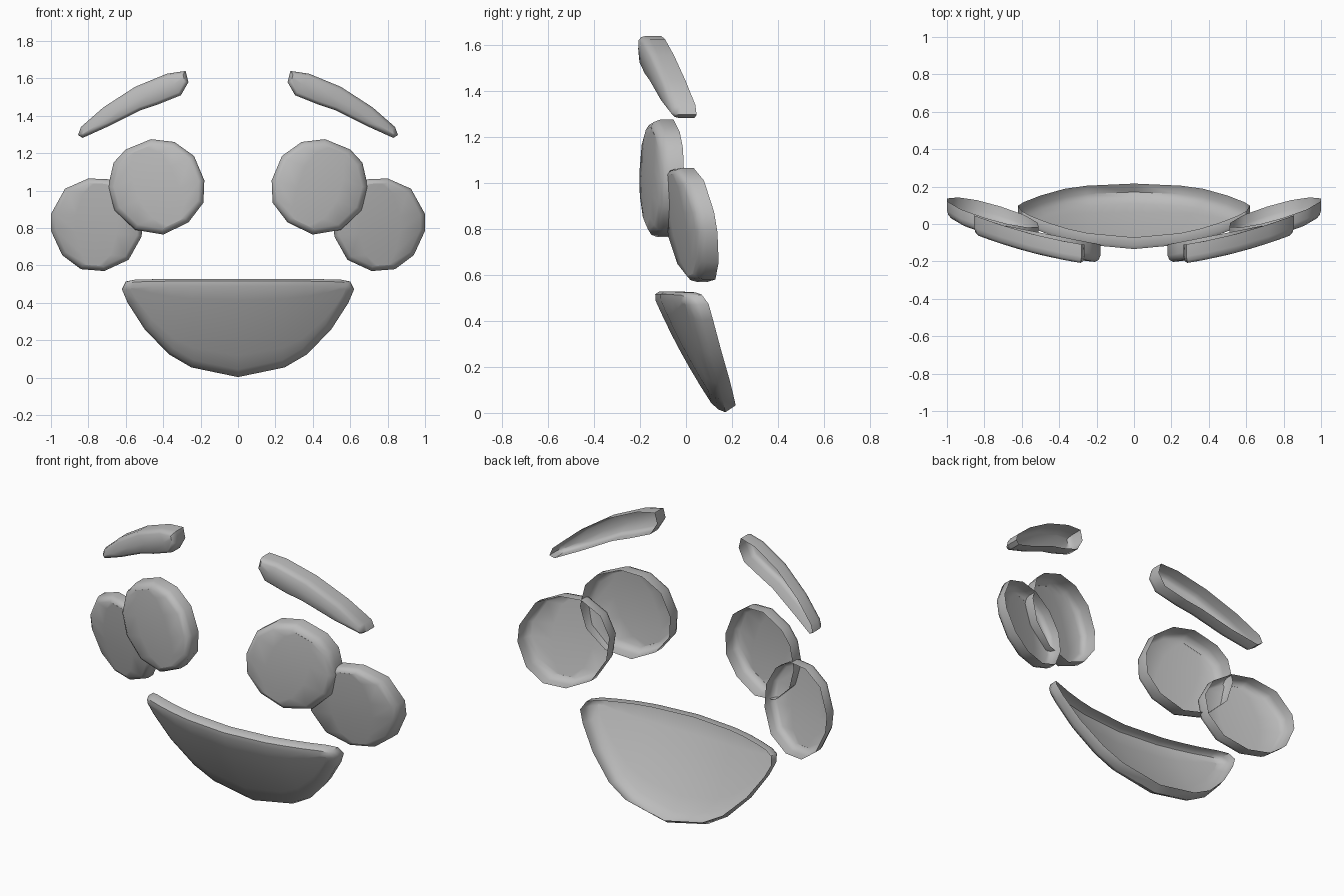
import bpy, bmesh, math
from mathutils import Vector

if "Cube" in bpy.data.objects:
    bpy.data.objects.remove(bpy.data.objects["Cube"])

grey = bpy.data.materials.new("grey")
grey.diffuse_color = (0.5, 0.5, 0.5, 1)
grey.use_nodes = True
grey.node_tree.nodes["Principled BSDF"].inputs["Base Color"].default_value = grey.diffuse_color


def inset(pts, d):
    """Move a counter-clockwise or clockwise outline inward by d."""
    n = len(pts)
    area = sum(pts[i][0] * pts[(i + 1) % n][1] - pts[(i + 1) % n][0] * pts[i][1] for i in range(n))
    s = 1 if area > 0 else -1
    out = []
    for i in range(n):
        p = Vector(pts[i])
        a = (p - Vector(pts[i - 1])).normalized()
        b = (Vector(pts[(i + 1) % n]) - p).normalized()
        na, nb = Vector((-a.y, a.x)) * s, Vector((-b.y, b.x)) * s
        out.append(p + (na + nb) * d / (1 + na.dot(nb)))
    return out


def shell(name, outline, depth, thick, bevel, rows=4, lift=0.0, side=1):
    """Open-backed plate: rounded rim plus a front that follows depth(x, z).
    Outline point i sits across from point n-1-i."""
    bm = bmesh.new()

    def vert(p, dy, dz=0.0):
        return bm.verts.new((side * p[0], depth(p[0], p[1]) + dy, p[1] + dz))

    n = len(outline)
    top = max(p[1] for p in outline)
    low = min(p[1] for p in outline)
    # rim: back edge, wall, rounded corner
    rings = [[vert(p, thick, lift * (top - p[1]) / (top - low)) for p in outline]]
    for d, dy in ((0, 0.035), (0.3 * bevel, 0.012), (bevel, 0)):
        rings.append([vert(p, dy) for p in inset(outline, d)])
    for r0, r1 in zip(rings, rings[1:]):
        for i in range(n):
            j = (i + 1) % n
            bm.faces.new((r0[i], r0[j], r1[j], r1[i]))
    # front: ladder of strips between opposite outline points
    inner = inset(outline, bevel)
    ladder = []
    for i in range(n // 2):
        a, b = inner[i], inner[n - 1 - i]
        mids = [vert(a.lerp(b, k / rows), 0) for k in range(1, rows)]
        ladder.append([rings[-1][i]] + mids + [rings[-1][n - 1 - i]])
    for c0, c1 in zip(ladder, ladder[1:]):
        for k in range(rows):
            bm.faces.new((c0[k], c1[k], c1[k + 1], c0[k + 1]))
    # close the two ladder ends
    for c in (ladder[0], ladder[-1]):
        bmesh.ops.dissolve_degenerate(bm, dist=1e-6, edges=bm.edges[:])
        rim = [e for e in bm.edges if e.verts[0] in (c[0], c[-1]) and e.verts[1] in (c[0], c[-1])]
        if rows > 1 and rim:
            bm.faces.new(c)
    bmesh.ops.recalc_face_normals(bm, faces=bm.faces[:])
    if sum(f.normal.y * f.calc_area() for f in bm.faces) > 0:
        bmesh.ops.reverse_faces(bm, faces=bm.faces[:])
    me = bpy.data.meshes.new(name)
    bm.to_mesh(me)
    bm.free()
    me.materials.append(grey)
    ob = bpy.data.objects.new(name, me)
    bpy.context.collection.objects.link(ob)
    bpy.ops.object.select_all(action='DESELECT')
    ob.select_set(True)
    bpy.context.view_layer.objects.active = ob
    bpy.ops.object.shade_smooth_by_angle(angle=math.radians(50))


# outlines as (x, z)
eye = [(.465, 1.275), (.34, 1.26), (.235, 1.185), (.18, 1.055), (.185, .935), (.265, .83),
       (.40, .765), (.55, .79), (.66, .895), (.695, 1.02), (.665, 1.15), (.60, 1.22)]
cheek = [(.80, 1.065), (.925, 1.01), (1.0, .875), (1.0, .785), (.94, .655), (.84, .58),
         (.715, .57), (.585, .63), (.515, .755), (.51, .88), (.57, .99), (.68, 1.06)]
brow = [(.28, 1.64), (.38, 1.625), (.55, 1.555), (.72, 1.445), (.84, 1.34), (.855, 1.297),
        (.83, 1.282), (.69, 1.345), (.52, 1.43), (.43, 1.46), (.305, 1.51), (.265, 1.58)]
# mouth: lower curve left to right, then the straight top back again
lower = [(.62, .47), (.59, .40), (.5, .26), (.37, .125), (.25, .055)]
upper = [(.60, .513), (.55, .524), (.46, .526), (.36, .528), (.25, .528)]
mouth = ([(-x, z) for x, z in lower] + [(0, .003)] + lower[::-1]
         + upper + [(0, .528)] + [(-x, z) for x, z in upper[::-1]])


def eye_depth(x, z):
    r2 = (x - .44) ** 2 + (z - 1.02) ** 2
    return -.17 + .2 * (x - .44) + .25 * r2


def cheek_depth(x, z):
    r2 = (x - .755) ** 2 + (z - .82) ** 2
    return -.035 + .28 * (x - .755) - .17 * (z - .82) + .2 * r2


def brow_depth(x, z):
    t = x - .27
    return -.21 + .15 * t + .2 * t * t


def mouth_depth(x, z):
    t = .45 - z
    return -.115 + .37 * x * x + .45 * t + .25 * t * abs(t)


for side, label in ((1, "right"), (-1, "left")):
    shell("eye_" + label, eye, eye_depth, .095, .03, side=side)
    shell("cheek_" + label, cheek, cheek_depth, .085, .025, side=side)
    shell("eyebrow_" + label, brow, brow_depth, .1, .018, rows=2, side=side)
shell("mouth", mouth, mouth_depth, .08, .04, rows=6, lift=.03)
